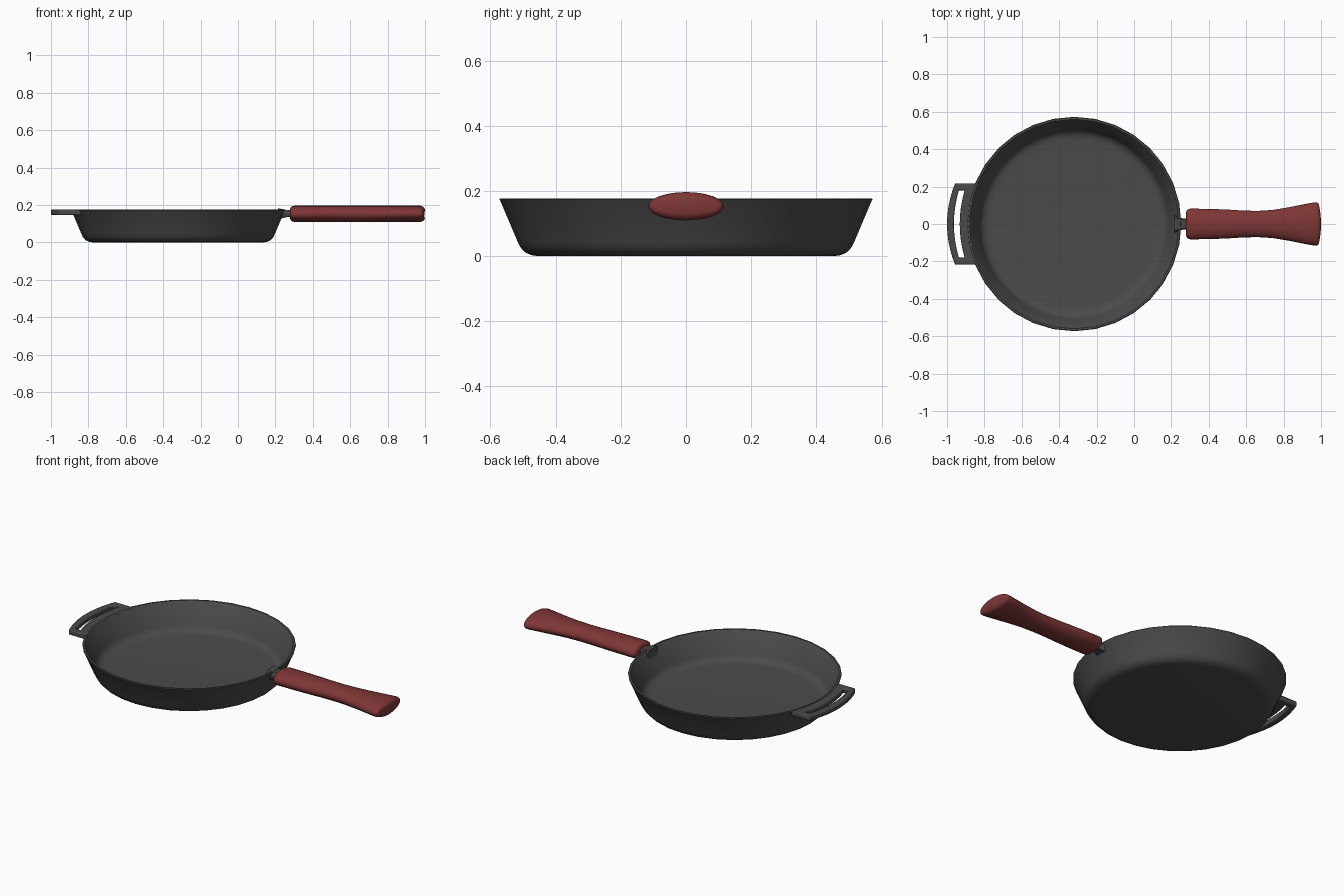
import bpy, bmesh, math

cube = bpy.data.objects.get("Cube")
if cube:
    bpy.data.objects.remove(cube, do_unlink=True)

PAN_X, RIM_R, RIM_Z = -0.32, 0.573, 0.177


def material(name, color):
    m = bpy.data.materials.new(name)
    m.use_nodes = True
    m.diffuse_color = color
    m.node_tree.nodes["Principled BSDF"].inputs["Base Color"].default_value = color
    return m


iron = material("cast iron grey", (0.07, 0.07, 0.07, 1))
red = material("dark red grip", (0.21, 0.037, 0.037, 1))


def finish(bm, name, mat, angle=40):
    bmesh.ops.recalc_face_normals(bm, faces=bm.faces)
    me = bpy.data.meshes.new(name)
    bm.to_mesh(me)
    bm.free()
    me.materials.append(mat)
    ob = bpy.data.objects.new(name, me)
    bpy.context.collection.objects.link(ob)
    bpy.ops.object.select_all(action="DESELECT")
    ob.select_set(True)
    bpy.context.view_layer.objects.active = ob
    bpy.ops.object.shade_smooth_by_angle(angle=math.radians(angle))
    return ob


def loft(rings, name, mat, angle=40):
    """Skin a list of equal-length point loops and cap both ends."""
    bm = bmesh.new()
    loops = [[bm.verts.new(p) for p in ring] for ring in rings]
    n = len(loops[0])
    for a, b in zip(loops, loops[1:]):
        for i in range(n):
            j = (i + 1) % n
            bm.faces.new((a[i], a[j], b[j], b[i]))
    bm.faces.new(loops[0])
    bm.faces.new(loops[-1])
    return finish(bm, name, mat, angle)


def circle(r, z, n=32):
    return [(PAN_X + r * math.cos(2 * math.pi * i / n),
             r * math.sin(2 * math.pi * i / n), z) for i in range(n)]


# Pan body: outside from the base up, over the rim, down to the cooking floor
profile = [(0.455, 0.0), (0.475, 0.003), (0.495, 0.012), (0.509, 0.028), (0.517, 0.045),
           (0.570, 0.170), (RIM_R, 0.174), (0.570, RIM_Z), (0.560, RIM_Z), (0.556, 0.173),
           (0.507, 0.055), (0.499, 0.040), (0.487, 0.029), (0.470, 0.022), (0.450, 0.020)]
loft([circle(r, z) for r, z in profile], "pan_body", iron)


def oval(x, w, h, bow=0.0, n=24):
    """Upright oval section; bow pulls the sides back to round the end."""
    pts = []
    for i in range(n):
        t = 2 * math.pi * i / n
        c, s = math.cos(t), math.sin(t)
        pts.append((x - bow * c * c, w * c, 0.153 + h * s))
    return pts


# Grip: x, half width, half height, end bow
grip = [(0.278, 0.058, 0.024, 0), (0.281, 0.070, 0.033, 0), (0.288, 0.078, 0.040, 0),
        (0.300, 0.082, 0.0435, 0), (0.40, 0.081, 0.0435, 0), (0.50, 0.077, 0.0435, 0),
        (0.58, 0.072, 0.0435, 0), (0.66, 0.070, 0.0435, 0), (0.74, 0.075, 0.0435, 0),
        (0.82, 0.088, 0.0435, 0), (0.89, 0.102, 0.0435, 0), (0.945, 0.112, 0.0435, 0.002),
        (0.975, 0.116, 0.0435, 0.006), (0.989, 0.114, 0.039, 0.009),
        (0.997, 0.107, 0.031, 0.010), (1.0, 0.096, 0.021, 0.010)]
loft([oval(*g) for g in grip], "handle_grip", red, 60)

# Neck joining the pan wall to the grip
neck = [(0.215, 0.046, 0.028), (0.245, 0.036, 0.023), (0.262, 0.030, 0.019),
        (0.30, 0.030, 0.019)]
loft([[(x, y * w, 0.154 + z * h) for y, z in
       ((1, 0.5), (0.75, 1), (-0.75, 1), (-1, 0.5), (-1, -0.5), (-0.75, -1), (0.75, -1), (1, -0.5))]
      for x, w, h in neck], "handle_neck", iron)

# Helper handle: flat curved plate with a long slot
bm = bmesh.new()
rows = []
for y in (-0.217, -0.18, -0.135, -0.09, -0.045, 0, 0.045, 0.09, 0.135, 0.18, 0.217):
    k = (y / 0.217) ** 2
    wall = PAN_X - math.sqrt(0.553 ** 2 - y * y)
    xs = (-1.0 + 0.043 * k, -0.963 + 0.038 * k, -0.932 + 0.038 * k, wall)
    rows.append([bm.verts.new((x, y, 0.146)) for x in xs])
last = len(rows) - 2
for r in range(last + 1):
    for c in range(3):
        if c == 1 and 0 < r < last:
            continue
        bm.faces.new((rows[r][c], rows[r][c + 1], rows[r + 1][c + 1], rows[r + 1][c]))
side = bmesh.ops.extrude_face_region(bm, geom=bm.faces[:])
bmesh.ops.translate(bm, vec=(0, 0, 0.030),
                    verts=[v for v in side["geom"] if isinstance(v, bmesh.types.BMVert)])
helper = finish(bm, "helper_handle", iron)
bevel = helper.modifiers.new("soft edges", "BEVEL")
bevel.width = 0.006
bevel.segments = 2
bevel.limit_method = "ANGLE"
bevel.angle_limit = math.radians(50)
